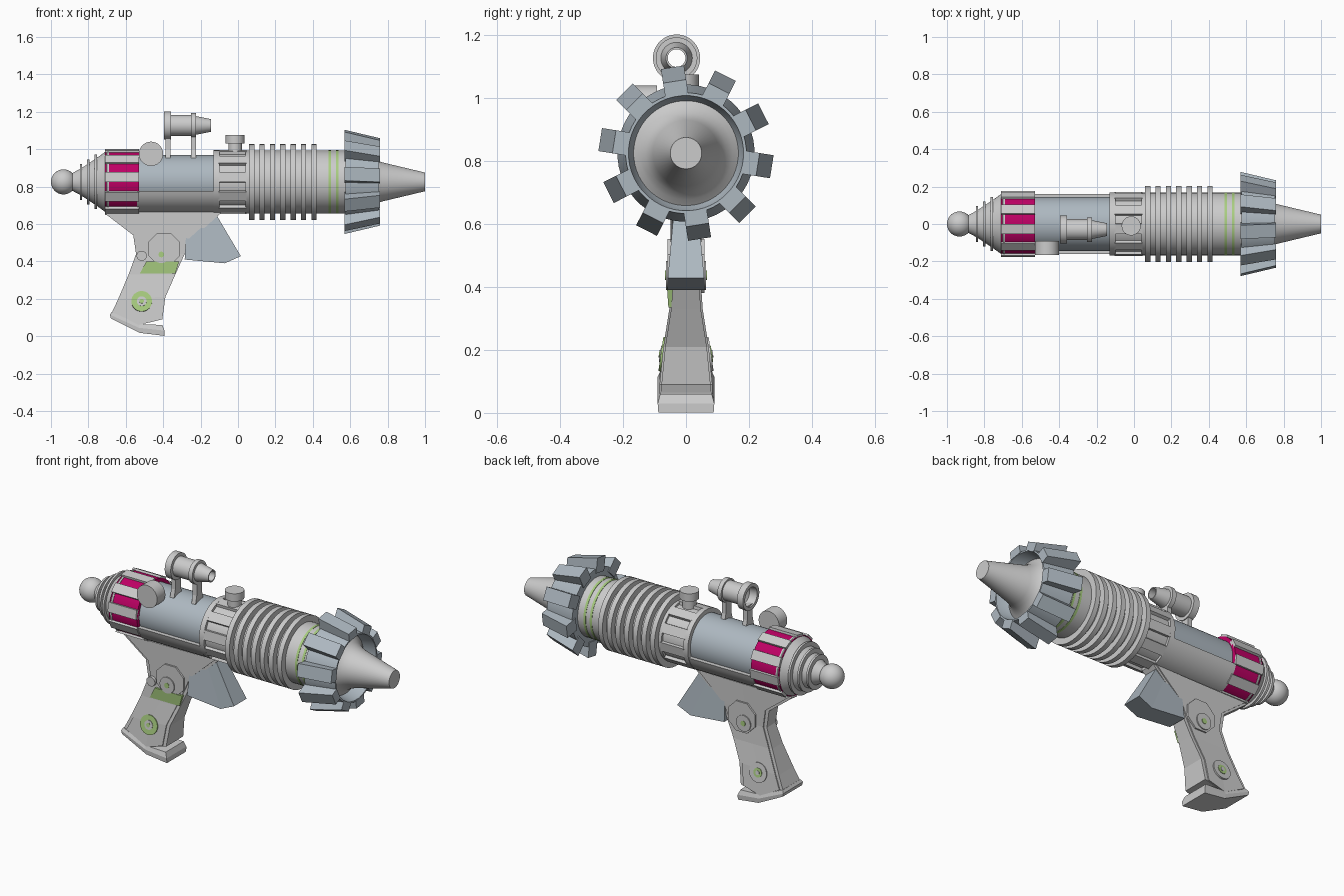
import bpy, bmesh
from math import sin, cos, pi, radians
from mathutils import Vector

if "Cube" in bpy.data.objects:
    bpy.data.objects.remove(bpy.data.objects["Cube"])

AXIS = (0, 0, 0.825)          # barrel centre line


def material(name, rgb):
    m = bpy.data.materials.new(name)
    m.diffuse_color = (*rgb, 1)
    m.use_nodes = True
    m.node_tree.nodes["Principled BSDF"].inputs["Base Color"].default_value = m.diffuse_color
    return m


STEEL = material("blue_steel", (0.42, 0.48, 0.53))
MAGENTA = material("magenta", (0.52, 0.0, 0.13))
GREEN = material("green", (0.40, 0.62, 0.22))


def finish(name, bm, mat=None, smooth=True):
    bmesh.ops.recalc_face_normals(bm, faces=bm.faces)
    me = bpy.data.meshes.new(name)
    bm.to_mesh(me)
    bm.free()
    if smooth:
        me.shade_smooth()
        me.set_sharp_from_angle(angle=radians(30))
    if mat:
        me.materials.append(mat)
    ob = bpy.data.objects.new(name, me)
    bpy.context.collection.objects.link(ob)
    return ob


def bridge(bm, rings, closed=False):
    n = len(rings[0])
    pairs = list(zip(rings, rings[1:]))
    if closed:
        pairs.append((rings[-1], rings[0]))
    for a, b in pairs:
        for i in range(n):
            j = (i + 1) % n
            bm.faces.new((a[i], a[j], b[j], b[i]))
    if not closed:
        bm.faces.new(rings[0])
        bm.faces.new(rings[-1])


def lathe(name, profile, mat=None, origin=AXIS, direction=(1, 0, 0), seg=48, closed=False):
    """Spin (distance, radius) pairs around a direction through origin."""
    q = Vector((1, 0, 0)).rotation_difference(Vector(direction))
    bm = bmesh.new()
    rings = [[bm.verts.new(Vector(origin) + q @ Vector(
        (x, r * cos(2 * pi * (i + .5) / seg), r * sin(2 * pi * (i + .5) / seg))))
        for i in range(seg)] for x, r in profile]
    bridge(bm, rings, closed)
    return finish(name, bm, mat)


def teeth(name, x0, x1, inner0, outer0, inner1, outer1, half, mat=None, count=10):
    """Ring of tapered blocks around the barrel."""
    bm = bmesh.new()
    for k in range(count):
        a = radians(-9) + 2 * pi * k / count
        u, t = Vector((0, cos(a), sin(a))), Vector((0, -sin(a), cos(a)))
        rings = [[bm.verts.new(Vector((x, 0, AXIS[2])) + u * r + t * s)
                  for r, s in ((i, -half), (o, -half), (o, half), (i, half))]
                 for x, i, o in ((x0, inner0, outer0), (x1, inner1, outer1))]
        bridge(bm, rings)
    return finish(name, bm, mat, False)


def loft(name, rows, mat=None, inset=0, thin=0, inner=None):
    """Rows of (back, middle, front, half width) stacked into a solid."""
    bm = bmesh.new()
    rings = []
    for back, mid, front, w in rows:
        pts = [(back[0] + inset, back[1]), mid or
               ((back[0] + front[0]) / 2, (back[1] + front[1]) / 2),
               (front[0] - inset, front[1])]
        far = w - thin if inner is None else inner
        rings.append([bm.verts.new((x, thin - w, z)) for x, z in pts] +
                     [bm.verts.new((x, far, z)) for x, z in reversed(pts)])
    bridge(bm, rings)
    return finish(name, bm, mat, False)


# Rear ball, stepped cone and cooling discs
bpy.ops.mesh.primitive_uv_sphere_add(segments=32, ring_count=16, radius=0.067, location=(-0.933, 0, 0.825))
bpy.context.object.name = "rear_ball"
bpy.ops.object.shade_smooth_by_angle()
lathe("rear_cone", [(-0.89, .045), (-0.84, .072), (-0.76, .125), (-0.70, .168), (-0.69, .168)])
for x, r in ((-0.84, .096), (-0.80, .12), (-0.76, .146)):
    lathe("rear_disc", [(x - .006, r), (x + .006, r)])

# Magenta band with grey ribs
lathe("rear_band", [(-0.71, .165), (-0.53, .165)], MAGENTA)
teeth("rear_band_ribs", -0.71, -0.53, .15, .175, .15, .175, .027)

# Main body: upper tube and lower shell
lathe("body_tube", [(-0.54, .145), (-0.12, .145)], STEEL)
bm = bmesh.new()
arc = [radians(197 + 146 * i / 20) for i in range(21)]
bridge(bm, [[bm.verts.new((x, .168 * cos(a), AXIS[2] + .168 * sin(a))) for a in arc] for x in (-0.54, -0.12)])
finish("body_lower_shell", bm)

# Slotted collar
lathe("collar_core", [(-0.13, .17), (-0.10, .17), (-0.10, .155), (0.05, .155)])
teeth("collar_ribs", -0.105, 0.045, .145, .169, .145, .169, .027)

# Ribbed barrel with green stripes
lathe("barrel", [(0.04, .168), (0.60, .168)])
for k in range(7):
    x = 0.073 + 0.0555 * k
    lathe("barrel_fin", [(x - .014, .203), (x + .014, .203)])
for x in (0.49, 0.53):
    lathe("barrel_stripe", [(x - .007, .170), (x + .007, .170)], GREEN)

# Toothed muzzle crown and flared tip
lathe("crown_ring", [(0.575, .15), (0.575, .218), (0.755, .192), (0.755, .183), (0.68, .165), (0.66, .15)],
      STEEL, closed=True)
teeth("crown_teeth", 0.57, 0.758, .19, .276, .184, .231, .037, STEEL)
lathe("muzzle_tip", [(0.60, .168), (0.685, .168), (0.70, .148), (0.72, .128),
                     (0.745, .114), (0.77, .105), (1.0, .05)])

# Sight: hollow tube on two posts
lathe("sight_tube", [(-0.395, .075), (-0.357, .075), (-0.357, .056), (-0.25, .056), (-0.25, .066),
                     (-0.225, .066), (-0.225, .05), (-0.145, .034), (-0.145, .028), (-0.34, .028),
                     (-0.35, .05), (-0.395, .055)], origin=(0, -0.03, 1.127), closed=True)
for x in (-0.375, -0.238):
    bm = bmesh.new()
    bridge(bm, [[bm.verts.new((x + sx * .013, -0.03 + sy * h, z))
                 for sx, sy in ((-1, -1), (1, -1), (1, 1), (-1, 1))]
                for z, h in ((0.94, .04), (1.0, .025), (1.08, .025))])
    finish("sight_post", bm, smooth=False)

# Side dial and top knob
lathe("side_dial", [(0, .055), (0, .065), (.075, .065)], origin=(-0.465, -0.092, 0.975), direction=(0, -1, 0))
lathe("top_knob", [(0, .037), (.06, .037), (.06, .051), (.105, .051)], origin=(-0.015, -0.01, 0.97), direction=(0, 0, 1))

# Grip core, raised side panels and foot
grip = [((-0.70, .70), None, (-0.09, .70), .05),
        ((-0.71, .655), None, (-0.09, .66), .05),
        ((-0.56, .54), None, (-0.255, .51), .048),
        ((-0.545, .44), None, (-0.285, .44), .046),
        ((-0.585, .33), None, (-0.335, .33), .053),
        ((-0.64, .20), None, (-0.388, .21), .072),
        ((-0.675, .125), (-0.53, .06), (-0.405, .09), .084)]
loft("grip_core", grip, thin=.006)
loft("grip_side_panels", grip[1:], inset=.02)
loft("grip_foot", [((-0.675, .13), (-0.53, .065), (-0.405, .06), .082),
                   ((-0.685, .115), (-0.53, .045), (-0.393, .03), .09),
                   ((-0.68, .095), (-0.525, .018), (-0.393, .002), .088)])

# Trigger block
loft("trigger", [((-0.27, .69), None, (-0.14, .69), .034),
                 ((-0.285, .41), (-0.07, .39), (0.015, .428), .058)], STEEL)

# Grip bosses and screws on both sides
for s in (-1, 1):
    lathe("grip_boss", [(0, .093), (.058, .093)], origin=(-0.395, 0, .467), direction=(0, s, 0), seg=8)
    lathe("boss_screw", [(0, .046), (.064, .046)], origin=(-0.41, 0, .437), direction=(0, s, 0))
    lathe("boss_screw_centre", [(0, .015), (.067, .015)], GREEN, (-0.41, 0, .437), (0, s, 0))
    low = dict(origin=(-0.515, s * .065, .185), direction=(0, s, .148))
    lathe("lower_screw", [(0, .055), (.015, .055)], GREEN if s < 0 else None, **low)
    lathe("lower_screw_ring", [(0, .026), (.018, .026)], None if s < 0 else GREEN, **low)
    lathe("lower_screw_centre", [(0, .012), (.021, .012)], GREEN if s < 0 else None, **low)
lathe("small_button", [(0, .027), (.062, .027)], origin=(-0.515, 0, .43), direction=(0, -1, 0))
loft("grip_green_patch", [((-0.49, .40), None, (-0.315, .40), .0605),
                          ((-0.525, .335), None, (-0.335, .335), .056)], GREEN, inner=-.03)
